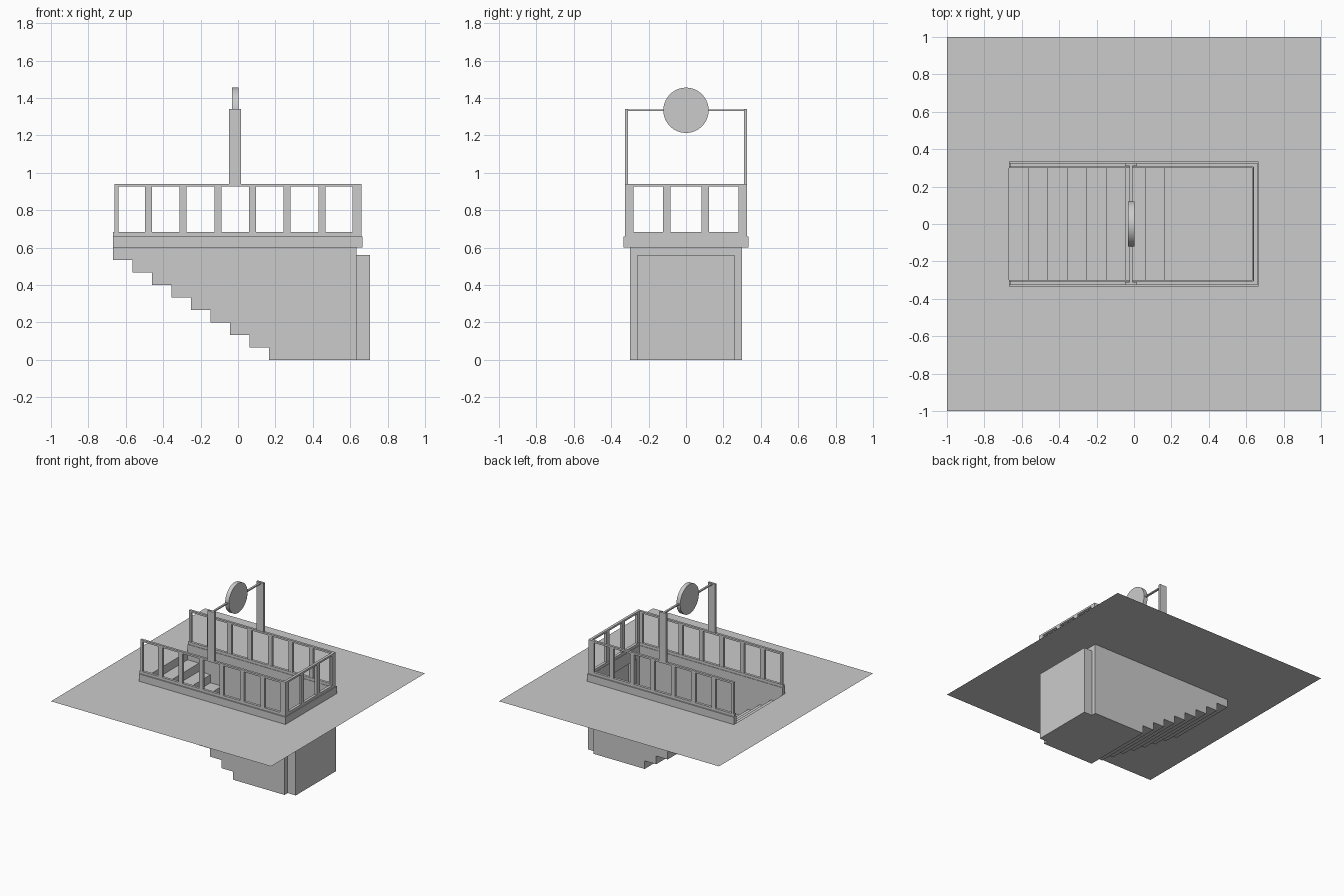
import bpy, bmesh, math
from mathutils import Vector

if "Cube" in bpy.data.objects:
    bpy.data.objects.remove(bpy.data.objects["Cube"])

GROUND, X0, X1, W = 0.60, -0.668, 0.633, 0.30
STEPS, STAIR_END = 9, 0.165


def make_object(name, bm):
    bmesh.ops.remove_doubles(bm, verts=bm.verts, dist=1e-5)
    bmesh.ops.recalc_face_normals(bm, faces=bm.faces)
    me = bpy.data.meshes.new(name)
    bm.to_mesh(me)
    bm.free()
    ob = bpy.data.objects.new(name, me)
    bpy.context.collection.objects.link(ob)
    return ob


def face(bm, pts):
    return bm.faces.new([bm.verts.new(p) for p in pts])


def box(bm, x, y, z):
    r = bmesh.ops.create_cube(bm, size=1)
    for v in r["verts"]:
        v.co = Vector([a[0] if c < 0 else a[1] for a, c in zip((x, y, z), v.co)])


def u_prism(bm, left, right, half, inner_x, inner_y, z0, z1):
    """U-shaped slab, open towards -x."""
    pts = [(left, -half), (right, -half), (right, half), (left, half),
           (left, inner_y), (inner_x, inner_y), (inner_x, -inner_y), (left, -inner_y)]
    f = face(bm, [(x, y, z0) for x, y in pts])
    r = bmesh.ops.extrude_face_region(bm, geom=[f], use_keep_orig=True)
    for v in r["geom"]:
        if isinstance(v, bmesh.types.BMVert):
            v.co.z = z1


# Pavement sheet with the stairwell opening
bm = bmesh.new()
for xa, xb, ya, yb in ((-1, X0, -1, 1), (X1, 1, -1, 1), (X0, X1, -1, -W), (X0, X1, W, 1)):
    face(bm, [(xa, ya, GROUND), (xb, ya, GROUND), (xb, yb, GROUND), (xa, yb, GROUND)])
make_object("pavement", bm)

# Stair and stairwell side walls
run, rise = (STAIR_END - X0) / (STEPS - 1), GROUND / STEPS
profile = [(X0, GROUND)]
for i in range(STEPS):
    z = GROUND - (i + 1) * rise
    x = X0 + i * run
    profile += [(x, z), (X1 if i == STEPS - 1 else x + run, z)]
bm = bmesh.new()
for (xa, za), (xb, zb) in zip(profile, profile[1:]):
    if abs(xa - xb) + abs(za - zb) > 1e-6:
        face(bm, [(xa, -W, za), (xa, W, za), (xb, W, zb), (xb, -W, zb)])
wall = []
for p in profile + [(X1, GROUND)]:
    if not wall or math.dist(p, wall[-1]) > 1e-6:
        wall.append(p)
for s in (-1, 1):
    face(bm, [(x, s * W, z) for x, z in wall])
make_object("stairwell", bm)

# End wall with recessed doorway
bm = bmesh.new()
D, H, XD = 0.26, 0.56, 0.707
face(bm, [(X1, y, z) for y, z in ((-W, 0), (-D, 0), (-D, H), (D, H), (D, 0), (W, 0),
                                  (W, GROUND), (-W, GROUND))])
face(bm, [(XD, -D, 0), (XD, D, 0), (XD, D, H), (XD, -D, H)])
for z in (0, H):
    face(bm, [(X1, -D, z), (XD, -D, z), (XD, D, z), (X1, D, z)])
for s in (-D, D):
    face(bm, [(X1, s, 0), (XD, s, 0), (XD, s, H), (X1, s, H)])
make_object("doorway_recess", bm)

# Stepped curb around three sides
bm = bmesh.new()
u_prism(bm, X0, 0.665, 0.334, X1, W, GROUND, 0.66)
u_prism(bm, X0, 0.659, 0.325, 0.636, 0.304, 0.66, 0.682)
make_object("curb", bm)

# Railing: top rail plus flat posts
bm = bmesh.new()
u_prism(bm, -0.66, 0.659, 0.325, 0.638, 0.306, 0.926, 0.941)
side_posts = [(-0.66, -0.64)] + [(-0.479 + i * 0.1855 - 0.0185, -0.479 + i * 0.1855 + 0.0185)
                                 for i in range(6)] + [(0.611, 0.659)]
end_posts = [(-0.306, -0.281), (-0.122, -0.083), (0.083, 0.122), (0.281, 0.306)]
for a, b in side_posts:
    for y in ((-0.325, -0.306), (0.306, 0.325)):
        box(bm, (a, b), y, (0.682, 0.926))
for p in end_posts:
    box(bm, (0.638, 0.659), p, (0.682, 0.926))
make_object("railing", bm)

# Sign posts, cross bar and clasps
CX, CZ = -0.015, 1.334
bm = bmesh.new()
for y in ((-0.325, -0.309), (0.309, 0.325)):
    box(bm, (CX - 0.033, CX + 0.031), y, (0.941, 1.342))
make_object("sign_posts", bm)

bm = bmesh.new()
box(bm, (CX - 0.008, CX + 0.008), (-0.31, 0.31), (CZ - 0.005, CZ + 0.005))
make_object("sign_crossbar", bm)

# Round sign
bpy.ops.mesh.primitive_cylinder_add(vertices=64, radius=0.121, depth=0.034,
                                    location=(CX, 0, CZ), rotation=(0, math.pi / 2, 0))
bpy.context.object.name = "round_sign"
bpy.ops.object.shade_smooth_by_angle()
